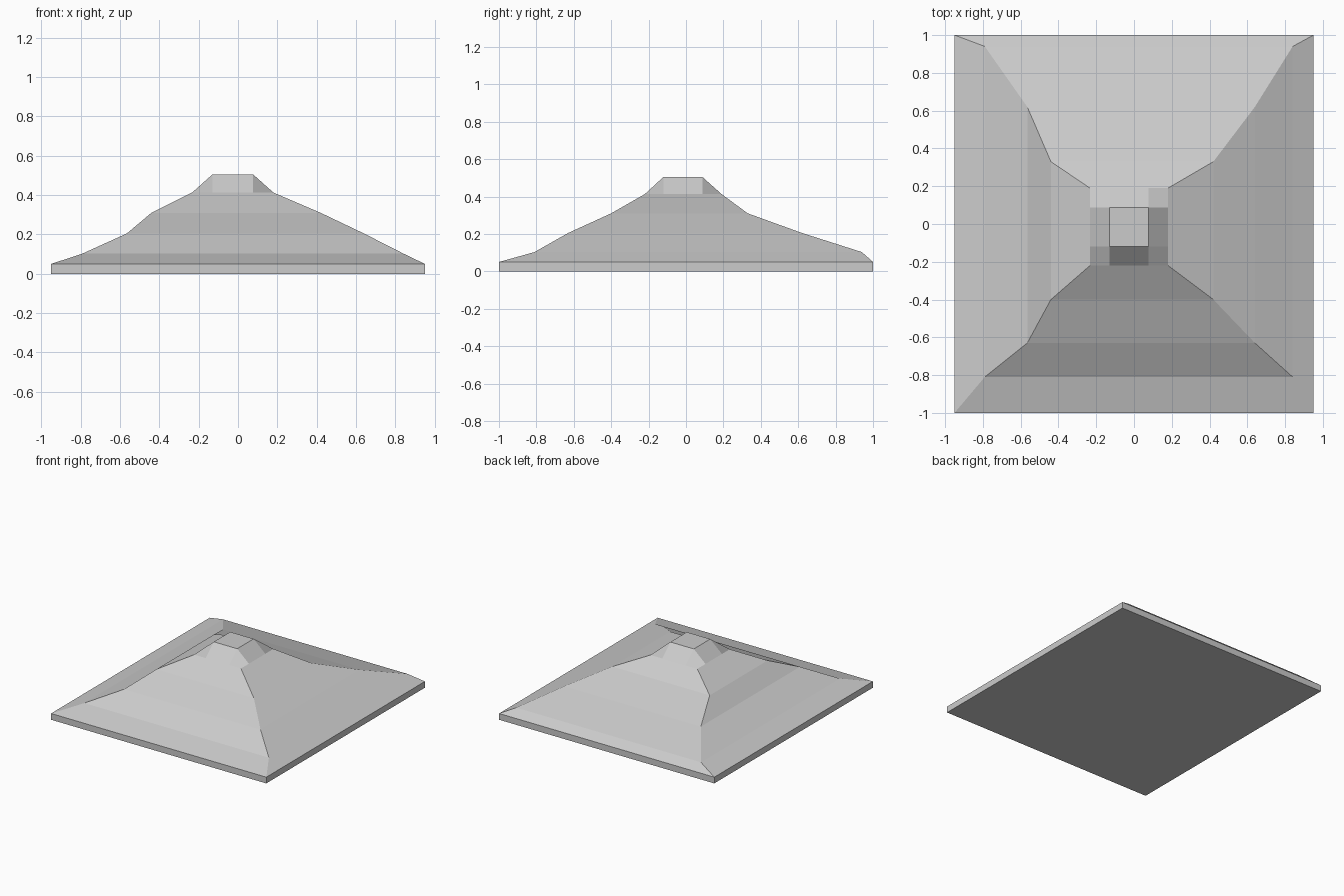
import bpy, bmesh

if "Cube" in bpy.data.objects:
    bpy.data.objects.remove(bpy.data.objects["Cube"])


def make_object(name, bm):
    bmesh.ops.recalc_face_normals(bm, faces=bm.faces)
    mesh = bpy.data.meshes.new(name)
    bm.to_mesh(mesh)
    bm.free()
    obj = bpy.data.objects.new(name, mesh)
    bpy.context.collection.objects.link(obj)
    return obj


# Each level: z, left x, right x, front y, back y
levels = [
    (0.00, -0.95, 0.95, -1.00, 1.00),
    (0.05, -0.95, 0.95, -1.00, 1.00),
    (0.103, -0.79, 0.84, -0.81, 0.94),
    (0.205, -0.565, 0.64, -0.63, 0.62),
    (0.31, -0.44, 0.42, -0.40, 0.33),
    (0.413, -0.233, 0.18, -0.22, 0.19),
    (0.505, -0.13, 0.077, -0.12, 0.087),
]

# Sloping body: lofted rectangles with a closed underside
bm = bmesh.new()
rings = []
for z, x0, x1, y0, y1 in levels[:-1]:
    rings.append([bm.verts.new((x, y, z))
                  for x, y in ((x0, y0), (x1, y0), (x1, y1), (x0, y1))])
bm.faces.new(rings[0][::-1])
for lower, upper in zip(rings, rings[1:]):
    for i in range(4):
        j = (i + 1) % 4
        bm.faces.new((lower[i], lower[j], upper[j], upper[i]))
bmesh.ops.recalc_face_normals(bm, faces=bm.faces)
make_object("sloping_body", bm)

# Summit cap: 3 x 3 patch, flat centre raised, folded corner quads
bm = bmesh.new()
zb, ox0, ox1, oy0, oy1 = levels[-2]
zt, ix0, ix1, iy0, iy1 = levels[-1]
xs, ys = (ox0, ix0, ix1, ox1), (oy0, iy0, iy1, oy1)
grid = [[bm.verts.new((x, y, zt if i in (1, 2) and j in (1, 2) else zb))
         for j, y in enumerate(ys)] for i, x in enumerate(xs)]
for i in range(3):
    for j in range(3):
        quad = [grid[i][j], grid[i + 1][j], grid[i + 1][j + 1], grid[i][j + 1]]
        # start folded corners so the crease runs inner to outer
        if (i, j) in ((0, 2), (2, 0)):
            quad = quad[1:] + quad[:1]
        bm.faces.new(quad)
cap = make_object("summit_cap", bm)
# patch is open below, so make sure it faces upward
if sum(p.normal.z for p in cap.data.polygons) < 0:
    cap.data.flip_normals()
